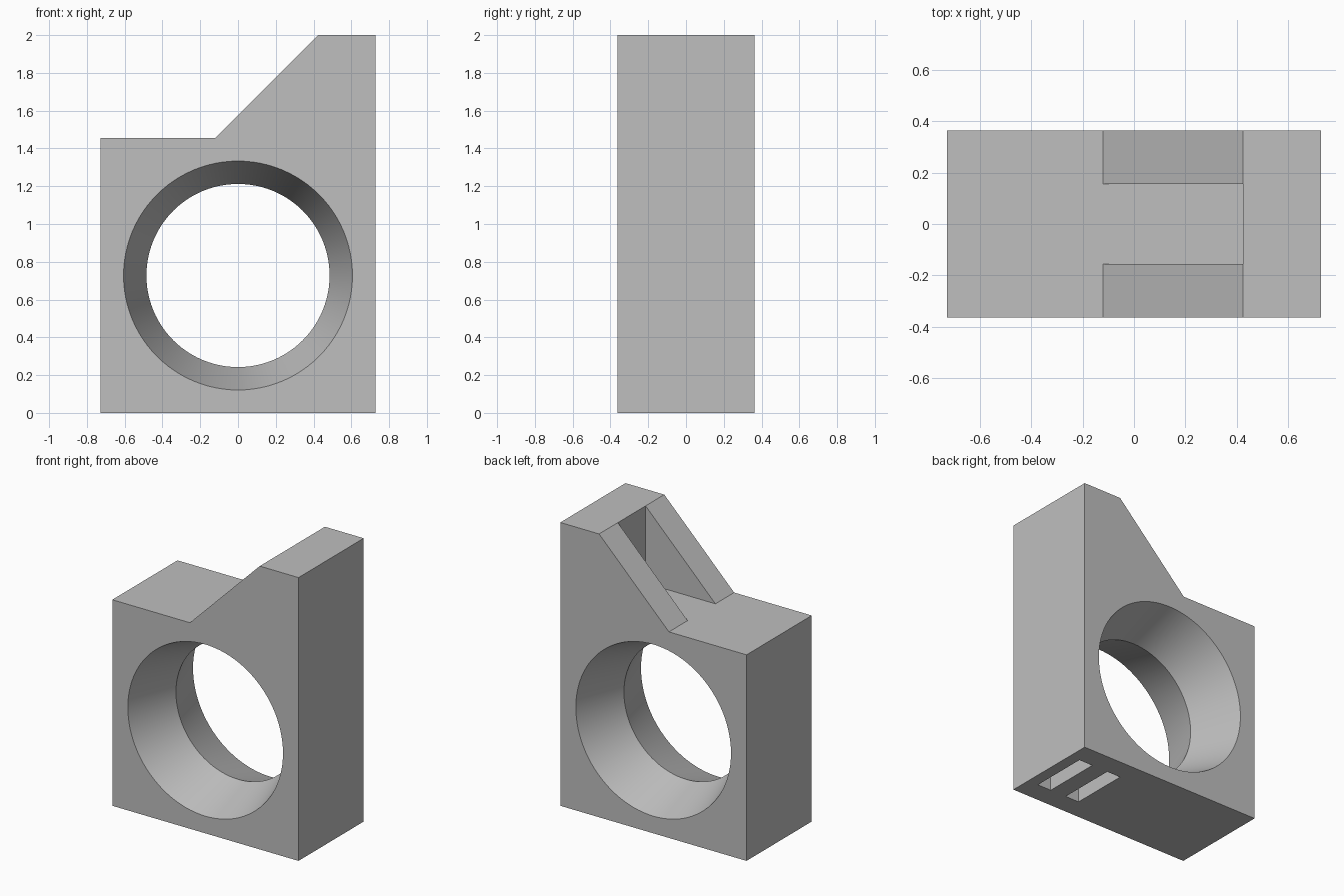
import bpy, bmesh, math
from mathutils import Matrix, Vector

cube = bpy.data.objects.get("Cube")
if cube:
    bpy.data.objects.remove(cube, do_unlink=True)

U = 2 / 33                      # one design step
HALF_W, HALF_D = 12 * U, 6 * U
BLOCK_H, TOP = 24 * U, 2.0
COLUMN_X, RIB_X = 7 * U, -2 * U
SLOT_HALF = 0.155

grey = bpy.data.materials.new("plain grey")
grey.use_nodes = True
colour = (0.52, 0.52, 0.52, 1)
grey.diffuse_color = colour
grey.node_tree.nodes["Principled BSDF"].inputs["Base Color"].default_value = colour


def make_object(name, bm):
    bmesh.ops.recalc_face_normals(bm, faces=bm.faces)
    mesh = bpy.data.meshes.new(name)
    bm.to_mesh(mesh)
    bm.free()
    mesh.materials.append(grey)
    obj = bpy.data.objects.new(name, mesh)
    bpy.context.collection.objects.link(obj)
    return obj


def prism(name, profile, y0, y1):
    """Extrude an x-z outline from y0 to y1."""
    bm = bmesh.new()
    face = bm.faces.new([bm.verts.new((x, y0, z)) for x, z in profile])
    grown = bmesh.ops.extrude_face_region(bm, geom=[face])["geom"]
    verts = [g for g in grown if isinstance(g, bmesh.types.BMVert)]
    bmesh.ops.translate(bm, verts=verts, vec=(0, y1 - y0, 0))
    return make_object(name, bm)


def cut(target, cutter):
    mod = target.modifiers.new(cutter.name, "BOOLEAN")
    mod.operation = "DIFFERENCE"
    mod.solver = "EXACT"
    mod.object = cutter
    bpy.context.view_layer.objects.active = target
    bpy.ops.object.modifier_apply(modifier=mod.name)
    bpy.data.objects.remove(cutter, do_unlink=True)


# Block with a tall column on its left side
body = prism("body", [(-HALF_W, 0), (HALF_W, 0), (HALF_W, TOP), (COLUMN_X, TOP),
                      (COLUMN_X, BLOCK_H), (-HALF_W, BLOCK_H)], -HALF_D, HALF_D)

# Round opening that narrows from both faces to the middle
bm = bmesh.new()
over = 0.05
r_mid, r_face = 8 * U, 10 * U
r_end = r_face + (r_face - r_mid) * over / HALF_D
profile = [(0, -HALF_D - over), (r_end, -HALF_D - over), (r_mid, 0),
           (r_end, HALF_D + over), (0, HALF_D + over)]
verts = [bm.verts.new((r, y, HALF_W)) for r, y in profile]
edges = [bm.edges.new(pair) for pair in zip(verts, verts[1:])]
bmesh.ops.spin(bm, geom=verts + edges, cent=(0, 0, HALF_W), axis=(0, 1, 0),
               angle=math.tau, steps=96)
bmesh.ops.remove_doubles(bm, verts=bm.verts, dist=1e-4)
cut(body, make_object("opening_cutter", bm))

# Two pockets in the underside
for i, x in enumerate((0.59, 0.352)):
    bm = bmesh.new()
    size = Matrix.Diagonal((0.11, 0.424, 0.3, 1))
    bmesh.ops.create_cube(bm, size=1, matrix=Matrix.Translation(Vector((x, 0, 0))) @ size)
    cut(body, make_object(f"pocket_cutter_{i}", bm))

# Sloping ribs that brace the column
slope = [(RIB_X, BLOCK_H), (COLUMN_X, BLOCK_H), (COLUMN_X, TOP)]
prism("front_rib", slope, -HALF_D, -SLOT_HALF)
prism("back_rib", slope, SLOT_HALF, HALF_D)

bpy.ops.object.select_all(action="DESELECT")
body.select_set(True)
bpy.context.view_layer.objects.active = body
bpy.ops.object.shade_smooth_by_angle(angle=math.radians(25))
